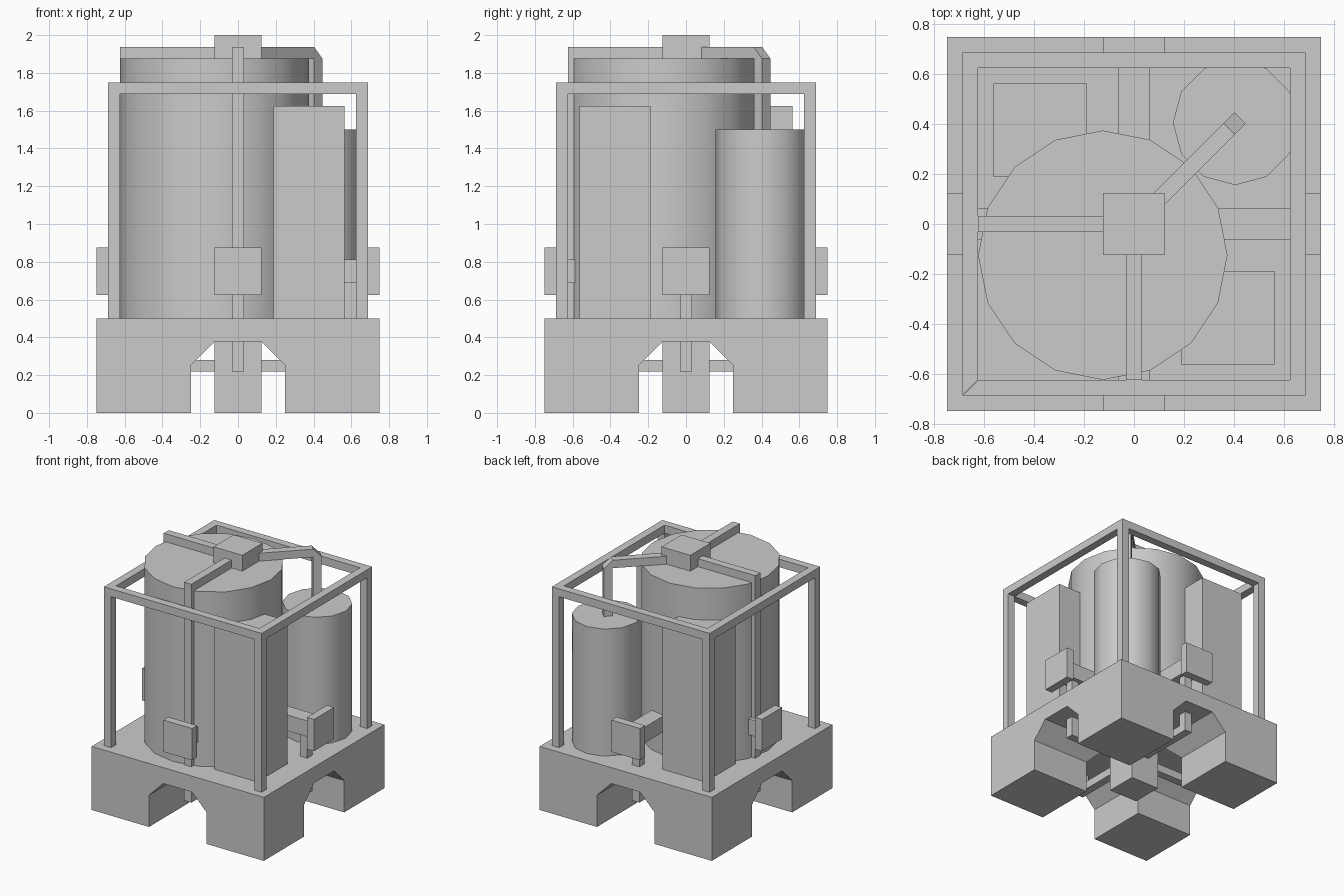
import bpy, bmesh, math
from mathutils import Matrix

if "Cube" in bpy.data.objects:
    bpy.data.objects.remove(bpy.data.objects["Cube"])

P = 0.0625  # basic grid step, also the pipe thickness


def add_mesh(name, bm):
    bmesh.ops.recalc_face_normals(bm, faces=bm.faces)
    me = bpy.data.meshes.new(name)
    bm.to_mesh(me)
    bm.free()
    ob = bpy.data.objects.new(name, me)
    bpy.context.collection.objects.link(ob)
    return ob


def prism(name, profile, width, angle=0):
    """Profile in (distance from axis, z), extruded sideways, turned about z."""
    bm = bmesh.new()
    f = bm.faces.new([bm.verts.new((d, -width / 2, z)) for d, z in profile])
    ext = bmesh.ops.extrude_face_region(bm, geom=[f])["geom"]
    bmesh.ops.translate(bm, vec=(0, width, 0),
                        verts=[v for v in ext if isinstance(v, bmesh.types.BMVert)])
    bmesh.ops.rotate(bm, verts=bm.verts, matrix=Matrix.Rotation(math.radians(angle), 3, 'Z'))
    return add_mesh(name, bm)


def box(name, x0, x1, y0, y1, z0, z1):
    ob = prism(name, [(x0, z0), (x1, z0), (x1, z1), (x0, z1)], y1 - y0)
    ob.data.transform(Matrix.Translation((0, (y0 + y1) / 2, 0)))
    return ob


def tank(name, x, y, r, z0, z1, sides):
    bm = bmesh.new()
    bmesh.ops.create_cone(bm, cap_ends=True, segments=sides, radius1=r, radius2=r, depth=z1 - z0,
                          matrix=Matrix.Translation((x, y, (z0 + z1) / 2)))
    for f in bm.faces:
        f.smooth = abs(f.normal.z) < 0.5
    for e in bm.edges:
        e.smooth = all(f.smooth for f in e.link_faces)
    return add_mesh(name, bm)


# base block with two crossing arched tunnels
base = box("base", -.75, .75, -.75, .75, 0, .5)
arch = [(-.25, -.1), (.25, -.1), (.25, .25), (.125, .375), (-.125, .375), (-.25, .25)]
for i, ang in enumerate((0, 90)):
    cutter = prism(f"tunnel_cutter_{i}", arch, 2, ang)
    cutter.hide_render = True
    cutter.hide_set(True)
    mod = base.modifiers.new("tunnel", 'BOOLEAN')
    mod.operation, mod.solver, mod.object = 'DIFFERENCE', 'EXACT', cutter
box("centre_foot", -.125, .125, -.125, .125, 0, .38)

# tanks and cabinets
tank("large_tank", -.125, -.125, .5, .495, 1.875, 16)
tank("small_tank", .406, .406, .25, .495, 1.5, 12)
box("front_cabinet", .1875, .5625, -.5625, -.1875, .495, 1.625)
box("back_cabinet", -.5625, -.1875, .1875, .5625, .495, 1.625)
box("top_junction", -.125, .125, -.125, .125, 1.87, 2)

# open frame: posts and top rails
A, B = .625, .6875
for sx in (-1, 1):
    for sy in (-1, 1):
        x, y = sorted((sx * A, sx * B)), sorted((sy * A, sy * B))
        box("frame_post", *x, *y, .495, 1.6875)
for ang in (0, 90, 180, 270):
    bm = bmesh.new()
    # mitred rail on each side
    rail = [bm.verts.new((d, s * d, z)) for z in (1.6875, 1.75) for d, s in
            ((A, -1), (B, -1), (B, 1), (A, 1))]
    for q in ((0, 1, 2, 3), (4, 5, 6, 7), (0, 3, 7, 4), (1, 2, 6, 5)):
        bm.faces.new([rail[i] for i in q])
    bmesh.ops.rotate(bm, verts=bm.verts, matrix=Matrix.Rotation(math.radians(ang), 3, 'Z'))
    add_mesh("frame_rail", bm)

# port plates, stubs and square pipes on each side
lo, top = .21875, 1.9375
low_run = [(A - P, lo + P), (.11, lo + P), (.11, lo), (A, lo)]
tall = [(A, top), (.11, top), (.11, top - P), (A - P, top - P)] + low_run
short = [(A, .75), (A - P, .75)] + low_run
for side, ang in (("right", 0), ("back", 90), ("left", 180), ("front", 270)):
    prism(side + "_port_plate", [(B, .625), (.75, .625), (.75, .875), (B, .875)], .25, ang)
    prism(side + "_port_stub", [(.3, .6875), (B, .6875), (B, .8125), (.3, .8125)], .125, ang)
    prism(side + "_pipe", tall if side in ("left", "front") else short, P, ang)

# diagonal pipe from the junction down into the small tank
d0, d1 = .57 - P / 2, .57 + P / 2
prism("diagonal_pipe", [(.1, top), (.1, top - P), (d0, top - P), (d0, 1.49), (d1, 1.49),
                        (d1, top - P), (d0, top)], P, 45)
